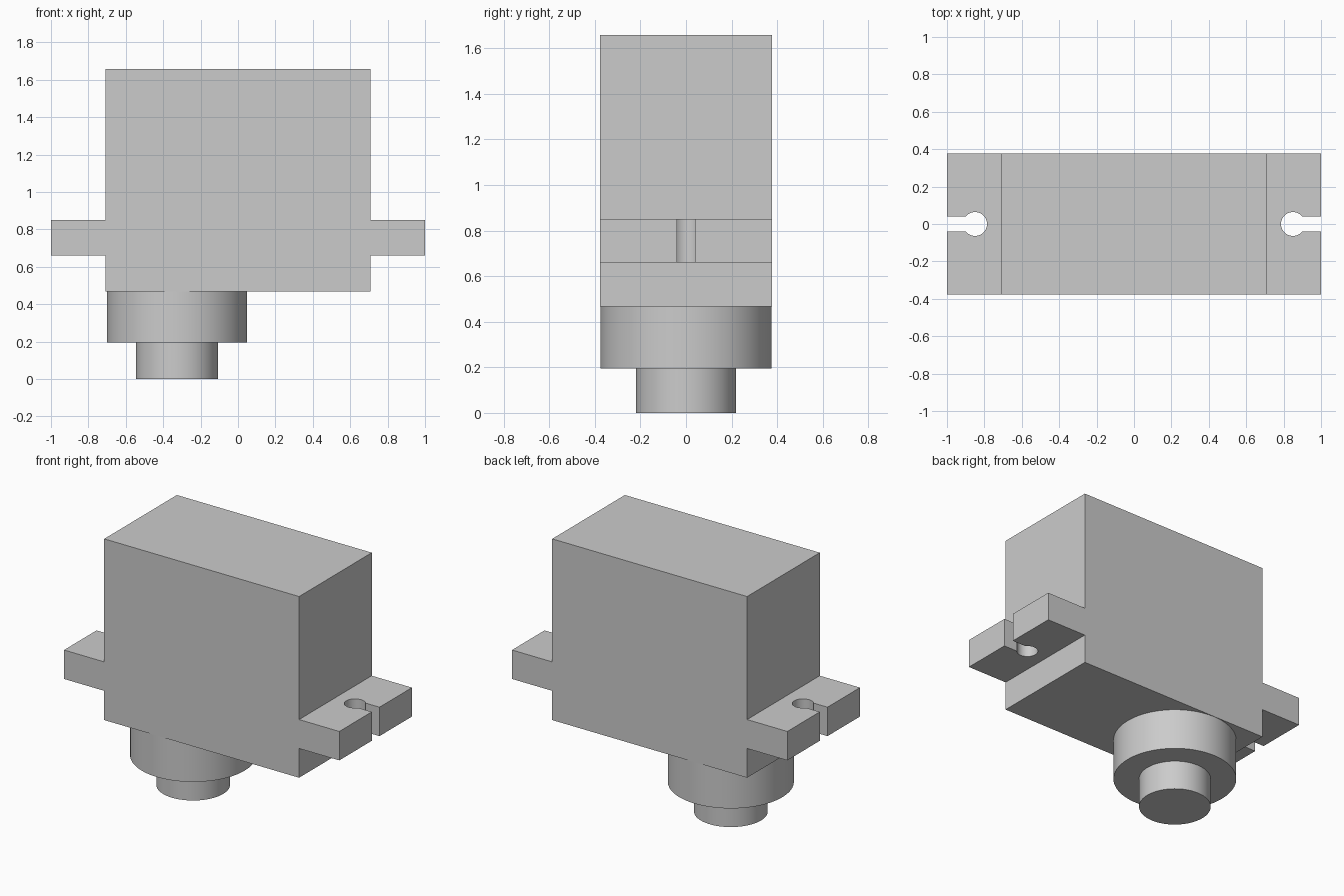
import bpy, bmesh, math
from mathutils import Vector

cube = bpy.data.objects.get("Cube")
if cube:
    bpy.data.objects.remove(cube, do_unlink=True)

grey = bpy.data.materials.new("plain grey")
grey.use_nodes = True
colour = (0.6, 0.6, 0.6, 1)
grey.diffuse_color = colour
grey.node_tree.nodes["Principled BSDF"].inputs["Base Color"].default_value = colour


def prism(name, outline, sweep):
    """Solid made by sweeping a closed outline along a vector."""
    bm = bmesh.new()
    face = bm.faces.new([bm.verts.new(p) for p in outline])
    swept = bmesh.ops.extrude_face_region(bm, geom=[face])["geom"]
    bmesh.ops.translate(bm, vec=Vector(sweep),
                        verts=[g for g in swept if isinstance(g, bmesh.types.BMVert)])
    bmesh.ops.recalc_face_normals(bm, faces=bm.faces)
    mesh = bpy.data.meshes.new(name)
    bm.to_mesh(mesh)
    bm.free()
    mesh.materials.append(grey)
    obj = bpy.data.objects.new(name, mesh)
    bpy.context.collection.objects.link(obj)
    return obj


def activate(obj):
    bpy.ops.object.select_all(action="DESELECT")
    obj.select_set(True)
    bpy.context.view_layer.objects.active = obj


def smooth(obj):
    activate(obj)
    bpy.ops.object.shade_smooth_by_angle(angle=math.radians(30))


def disc(name, radius, bottom, top):
    bpy.ops.mesh.primitive_cylinder_add(vertices=96, radius=radius, depth=top - bottom,
                                        location=(-0.326, 0, (bottom + top) / 2))
    obj = bpy.context.object
    obj.name = name
    obj.data.materials.append(grey)
    smooth(obj)


# Case with a mounting ear on each end, swept front to back
depth = 0.377
half = [(0.708, 0.468), (0.708, 0.66), (1, 0.66), (1, 0.85), (0.708, 0.85), (0.708, 1.658)]
outline = half + [(-x, z) for x, z in reversed(half)]
case = prism("case", [(x, -depth, z) for x, z in outline], (0, 2 * depth, 0))

# Keyhole slots, open at the outer end of each ear
centre, radius, slot = 0.85, 0.064, 0.04
start = math.asin(slot / radius)
steps = 48
arc = [start + (2 * math.pi - 2 * start) * i / steps for i in range(steps + 1)]
keyhole = [(centre + radius * math.cos(a), radius * math.sin(a)) for a in arc]
keyhole += [(1.1, -slot), (1.1, slot)]
for side in (-1, 1):
    cutter = prism("keyhole_cutter", [(side * x, y, 0.6) for x, y in keyhole], (0, 0, 0.3))
    cutter.hide_render = True
    cut = case.modifiers.new("keyhole", "BOOLEAN")
    cut.operation = "DIFFERENCE"
    cut.solver = "EXACT"
    cut.object = cutter
    activate(case)
    bpy.ops.object.modifier_apply(modifier=cut.name)
    bpy.data.objects.remove(cutter, do_unlink=True)
smooth(case)

# Output boss and shaft beneath the case
disc("output_boss", 0.375, 0.195, 0.468)
disc("output_shaft", 0.219, 0, 0.195)
